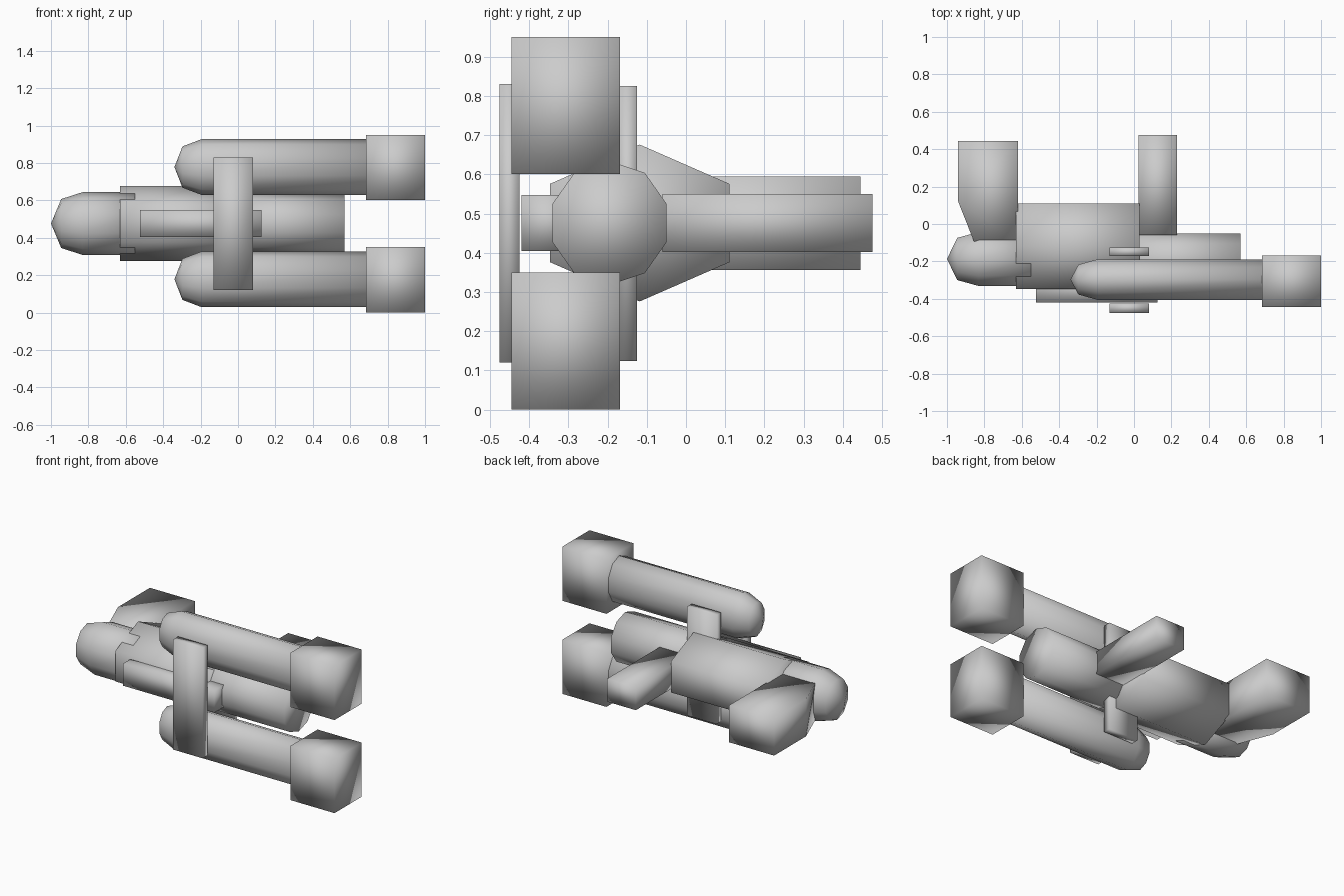
import bpy, bmesh
from math import cos, sin, pi

if "Cube" in bpy.data.objects:
    bpy.data.objects.remove(bpy.data.objects["Cube"])


def finish(name, bm):
    bmesh.ops.recalc_face_normals(bm, faces=bm.faces)
    for f in bm.faces:
        f.smooth = True  # the model is softly shaded over every edge
    me = bpy.data.meshes.new(name)
    bm.to_mesh(me)
    bm.free()
    ob = bpy.data.objects.new(name, me)
    bpy.context.collection.objects.link(ob)
    return ob


def loft_x(name, sides, cy, cz, ry, rz, sections):
    """Rings along x, with a vertex at the top; a zero scale makes a pointed tip."""
    bm = bmesh.new()
    rings = []
    for x, s in sections:
        if s == 0:
            v = bm.verts.new((x, cy, cz))
            rings.append([v] * sides)
            continue
        rings.append([bm.verts.new((x, cy + s * ry * sin(2 * pi * i / sides),
                                    cz + s * rz * cos(2 * pi * i / sides)))
                      for i in range(sides)])
    for a, b in zip(rings, rings[1:]):
        for i in range(sides):
            j = (i + 1) % sides
            quad = list(dict.fromkeys((a[i], a[j], b[j], b[i])))
            bm.faces.new(quad)
    for r in (rings[0], rings[-1]):
        if r[0] is not r[1]:
            bm.faces.new(r)
    return finish(name, bm)


def slab(name, outline, z0, z1):
    """Extrude an xy outline from z0 to z1."""
    bm = bmesh.new()
    low = [bm.verts.new((x, y, z0)) for x, y in outline]
    top = [bm.verts.new((x, y, z1)) for x, y in outline]
    n = len(outline)
    bm.faces.new(low)
    bm.faces.new(top)
    for i in range(n):
        j = (i + 1) % n
        bm.faces.new((low[i], low[j], top[j], top[i]))
    return finish(name, bm)


def box(name, x, y, z):
    return slab(name, [(x[0], y[0]), (x[1], y[0]), (x[1], y[1]), (x[0], y[1])], *z)


MID = 0.476

# central hull, rear barrel and rounded nose
loft_x("hull", 6, -0.118, MID, 0.264, 0.2, [(-0.63, 1), (0.03, 1)])
loft_x("rear_barrel", 10, -0.195, MID, 0.153, 0.158, [(-0.1, 1), (0.57, 1)])
loft_x("nose", 10, -0.187, MID, 0.152, 0.168,
       [(-1, 0), (-0.945, 0.78), (-0.83, 1), (-0.55, 1)])

# side pods with square end blocks, above and below
for tag, z in (("lower", 0.176), ("upper", 0.776)):
    loft_x(tag + "_pod", 10, -0.297, z + 0.002, 0.114, 0.149,
           [(-0.34, 0), (-0.297, 0.74), (-0.195, 1), (0.72, 1)])
    box(tag + "_end_block", (0.685, 1.0), (-0.445, -0.168), (z - 0.175, z + 0.174))

# plates clamping the two pods
box("front_plate", (-0.13, 0.08), (-0.475, -0.425), (0.12, 0.83))
box("back_plate", (-0.13, 0.08), (-0.172, -0.125), (0.124, 0.826))

# rail on the front of the hull
box("front_rail", (-0.525, 0.125), (-0.42, -0.28), (0.405, 0.548))

# two fins reaching back
slab("wide_fin", [(-0.94, 0.445), (-0.94, 0.12), (-0.855, -0.095),
                  (-0.62, -0.095), (-0.62, 0.445)], 0.356, 0.595)
box("narrow_fin", (0.025, 0.23), (-0.06, 0.475), (0.402, 0.55))
